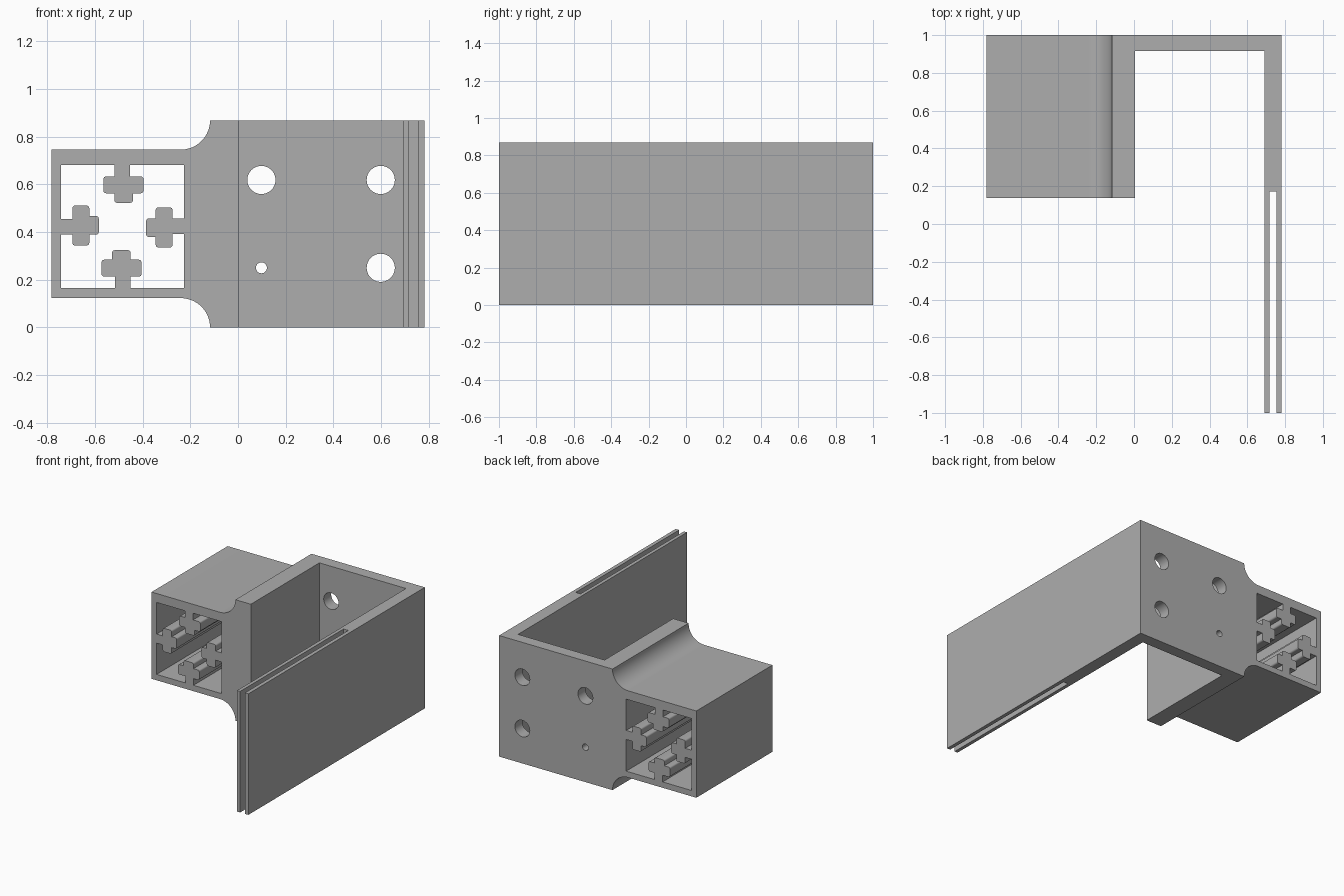
import bpy, bmesh
from math import sin, cos, pi
from mathutils import Matrix, Vector

cube = bpy.data.objects.get("Cube")
if cube:
    bpy.data.objects.remove(cube, do_unlink=True)

HEIGHT = 0.868


def prism(name, points, axis, start, end, is_round=None):
    """Extrude a 2D outline: axis 'Z' takes (x, y), axis 'Y' takes (x, z)."""
    def place(p):
        return (p[0], p[1], start) if axis == 'Z' else (p[0], start, p[1])

    bm = bmesh.new()
    verts = [bm.verts.new(place(p)) for p in points]
    bm.faces.new(verts)
    if is_round:
        corners = [v for v, flag in zip(verts, is_round) if flag]
        bmesh.ops.bevel(bm, geom=corners, offset=0.012, segments=4,
                        profile=0.5, affect='VERTICES')
    out = bmesh.ops.extrude_face_region(bm, geom=bm.faces[:])
    moved = [g for g in out["geom"] if isinstance(g, bmesh.types.BMVert)]
    step = Vector((0, 0, end - start)) if axis == 'Z' else Vector((0, end - start, 0))
    bmesh.ops.translate(bm, verts=moved, vec=step)
    bmesh.ops.recalc_face_normals(bm, faces=bm.faces[:])
    mesh = bpy.data.meshes.new(name)
    bm.to_mesh(mesh)
    bm.free()
    obj = bpy.data.objects.new(name, mesh)
    bpy.context.collection.objects.link(obj)
    return obj


def circle(x, z, r, n=40):
    return [(x + r * cos(2 * pi * i / n), z + r * sin(2 * pi * i / n)) for i in range(n)]


# Bracket body: block, back plate and slotted side wall in one plan outline
bracket = prism("bracket", [
    (-0.782, 1), (-0.782, 0.138), (0.005, 0.138), (0.005, 0.915),
    (0.692, 0.915), (0.692, -1), (0.717, -1), (0.717, 0.172),
    (0.755, 0.172), (0.755, -1), (0.782, -1), (0.782, 1)], 'Z', 0, HEIGHT)

cutters = []

# Steps with a concave fillet above and below the tube
R, CX = 0.123, -0.24
arc = [(CX + R * sin(a), HEIGHT - R * cos(a)) for a in [pi / 2 * i / 16 for i in range(17)]]
step = [(-1, HEIGHT - R)] + arc + [(CX + R, 1), (-1, 1)]
cutters.append(prism("upper_step_cutter", step, 'Y', -0.1, 1.2))
cutters.append(prism("lower_step_cutter", [(x, HEIGHT - z) for x, z in step], 'Y', -0.1, 1.2))

# Tube opening, leaving a cross-shaped rib on each of its four walls
side = [(0.031, 0.258), (0.031, 0.21), (0.088, 0.21), (0.088, 0.139),
        (0.044, 0.139), (0.044, 0.099), (-0.034, 0.099), (-0.034, 0.139),
        (-0.08, 0.139), (-0.08, 0.21), (-0.034, 0.21), (-0.034, 0.258),
        (-0.258, 0.258)]
opening, rounded = [], []
for k in range(4):
    turn = Matrix.Rotation(k * pi / 2, 2)
    for s, d in side:
        p = turn @ Vector((s, d))
        opening.append((p.x - 0.484, p.y + 0.423))
        rounded.append(d < 0.25 and (abs(s) > 0.07 or d < 0.1))
cutters.append(prism("tube_opening_cutter", opening, 'Y', -0.1, 1.2, rounded))

# Screw holes through the back plate
for x, z, r in [(0.098, 0.618, 0.059), (0.598, 0.618, 0.059),
                (0.598, 0.25, 0.059), (0.098, 0.25, 0.023)]:
    cutters.append(prism("hole_cutter", circle(x, z, r), 'Y', 0.8, 1.2))

# Cut everything out of the body
bpy.ops.object.select_all(action='DESELECT')
bpy.context.view_layer.objects.active = bracket
bracket.select_set(True)
for cutter in cutters:
    cutter.hide_render = True
    mod = bracket.modifiers.new("cut", 'BOOLEAN')
    mod.operation = 'DIFFERENCE'
    mod.solver = 'EXACT'
    mod.object = cutter
    bpy.ops.object.modifier_apply(modifier=mod.name)
    bpy.data.objects.remove(cutter, do_unlink=True)

# Plain grey material
grey = bpy.data.materials.new("plain_grey")
grey.use_nodes = True
colour = (0.42, 0.42, 0.42, 1)
grey.diffuse_color = colour
grey.node_tree.nodes["Principled BSDF"].inputs["Base Color"].default_value = colour
bracket.data.materials.clear()
bracket.data.materials.append(grey)
for face in bracket.data.polygons:
    face.material_index = 0

bpy.ops.object.shade_smooth_by_angle(angle=pi / 6)
